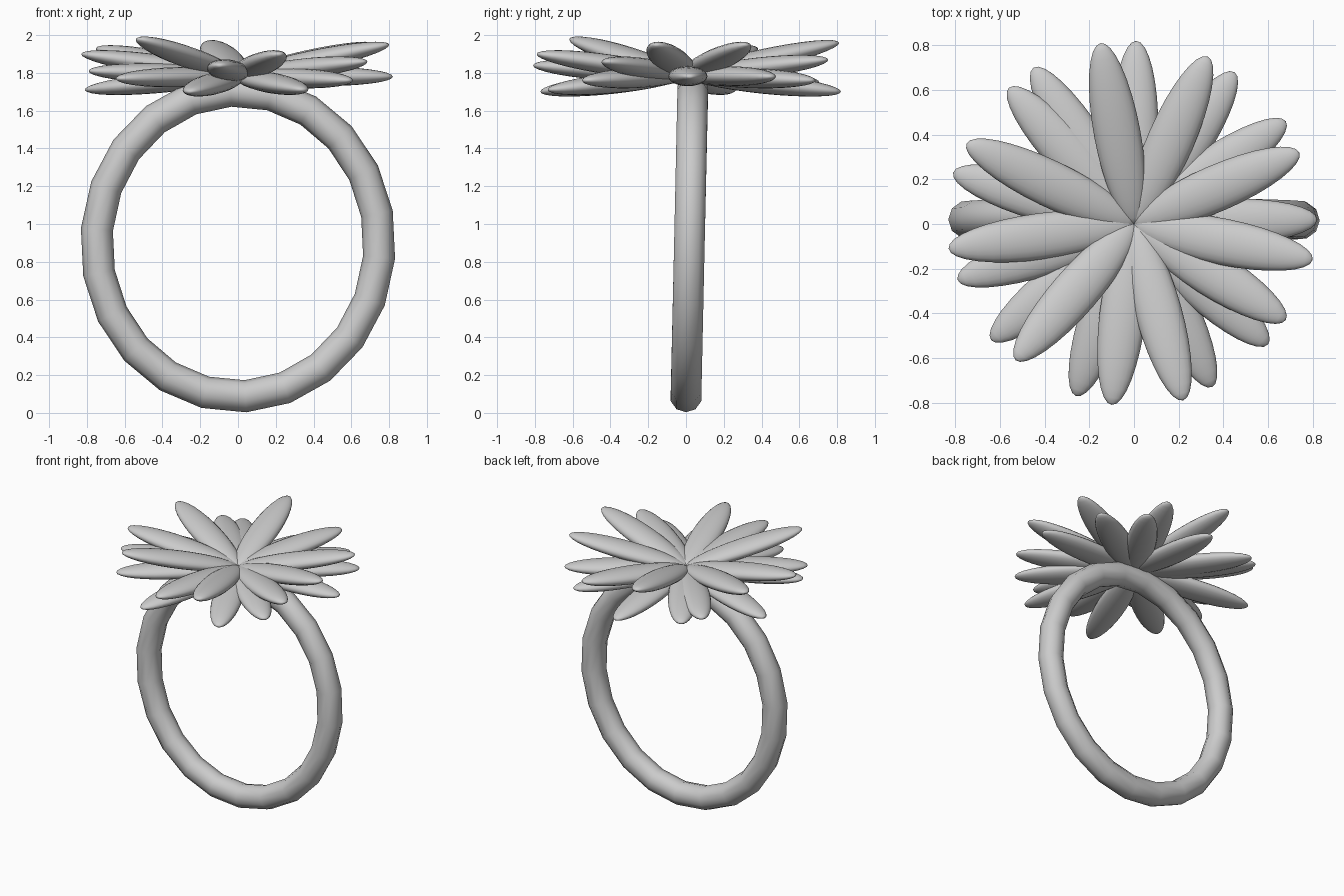
import bpy, bmesh, math
from mathutils import Vector, Matrix

if "Cube" in bpy.data.objects:
    bpy.data.objects.remove(bpy.data.objects["Cube"])


def finish(name, bm, smooth=True):
    bmesh.ops.recalc_face_normals(bm, faces=bm.faces)
    mesh = bpy.data.meshes.new(name)
    bm.to_mesh(mesh)
    bm.free()
    for p in mesh.polygons:
        p.use_smooth = smooth
    ob = bpy.data.objects.new(name, mesh)
    bpy.context.collection.objects.link(ob)
    return ob


# Ring band: faceted, slightly oval hoop leaning a little backwards
def make_band(segs=22, sides=10, rx=0.75, rz=0.81, tube=0.085, zc=0.897):
    bm = bmesh.new()
    loops = []
    for i in range(segs):
        a = math.radians(-87) + 2 * math.pi * i / segs
        c, s = math.cos(a), math.sin(a)
        lean = 0.018 * (1 + s)
        loop = []
        for j in range(sides):
            b = 2 * math.pi * j / sides
            r = tube * math.cos(b)
            loop.append(bm.verts.new(((rx + r) * c, lean + tube * math.sin(b),
                                      zc + (rz + r) * s)))
        loops.append(loop)
    for i in range(segs):
        p, q = loops[i], loops[(i + 1) % segs]
        for j in range(sides):
            k = (j + 1) % sides
            bm.faces.new((p[j], q[j], q[k], p[k]))
    return finish("ring_band", bm)


# Petal: flattened ellipsoid from the flower centre to a tip
def make_petal(name, tip, base=Vector((0, 0, 1.785))):
    d = Vector(tip) - base
    bm = bmesh.new()
    bmesh.ops.create_uvsphere(bm, u_segments=20, v_segments=16, radius=1)
    # poles along the length
    bm.transform(Matrix.Rotation(math.pi / 2, 4, 'Y'))
    bm.transform(Matrix.Diagonal((d.length / 2, 0.104, 0.053, 1)))
    x = d.normalized()
    y = Vector((0, 0, 1)).cross(x).normalized()
    z = x.cross(y)
    rot = Matrix((x, y, z)).transposed().to_4x4()
    bm.transform(Matrix.Translation(base + d / 2) @ rot)
    return finish(name, bm)


make_band()

# Tips of the raised petals
upper = [(-0.15, 0.81, 1.96), (0.33, 0.75, 1.87), (0.74, 0.32, 1.95),
         (0.80, -0.16, 1.95), (0.68, -0.43, 1.86), (0.22, -0.79, 1.90),
         (-0.10, -0.81, 1.84), (-0.53, -0.61, 1.98), (-0.83, -0.11, 1.90),
         (-0.75, 0.36, 1.93)]
# Tips of the lower petals
lower = [(0.01, 0.82, 1.70), (0.45, 0.68, 1.76), (0.68, 0.46, 1.78),
         (0.82, 0.02, 1.78), (0.60, -0.54, 1.76), (0.35, -0.73, 1.71),
         (-0.26, -0.77, 1.70), (-0.64, -0.52, 1.77), (-0.79, -0.25, 1.81),
         (-0.81, 0.23, 1.71), (-0.56, 0.61, 1.78), (-0.45, 0.70, 1.75)]

for i, t in enumerate(upper):
    make_petal(f"upper_petal_{i + 1}", t)
for i, t in enumerate(lower):
    make_petal(f"lower_petal_{i + 1}", t)
